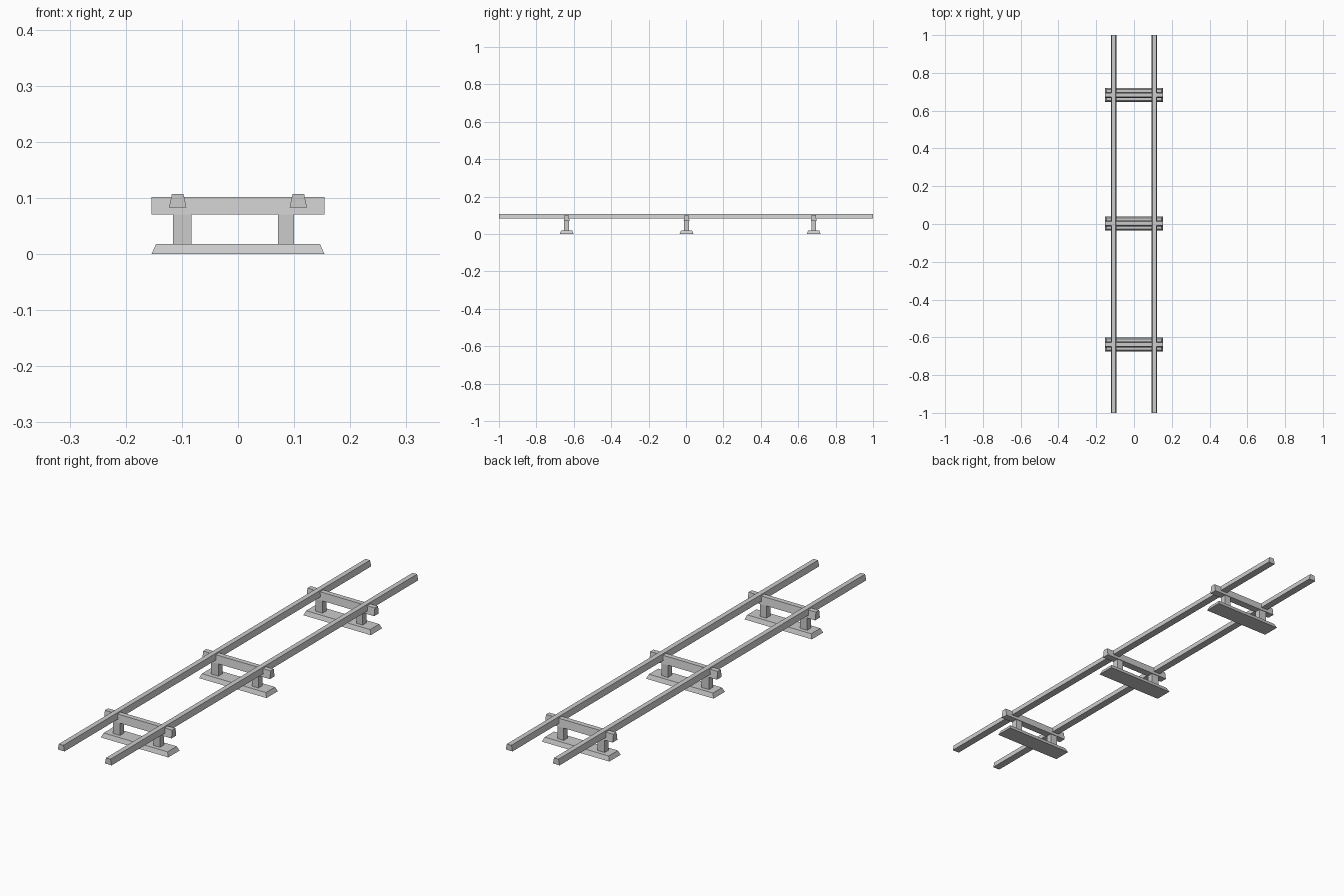
import bpy

if "Cube" in bpy.data.objects:
    bpy.data.objects.remove(bpy.data.objects["Cube"])


def taper(name, bottom, top, z0, z1, loc=(0, 0)):
    """Four-sided block: bottom and top are (half x, half y) sizes."""
    signs = [(-1, -1), (1, -1), (1, 1), (-1, 1)]
    verts = [(loc[0] + sx * h[0], loc[1] + sy * h[1], z)
             for h, z in ((bottom, z0), (top, z1)) for sx, sy in signs]
    faces = [(3, 2, 1, 0), (4, 5, 6, 7)]
    faces += [(i, (i + 1) % 4, 4 + (i + 1) % 4, 4 + i) for i in range(4)]
    mesh = bpy.data.meshes.new(name)
    mesh.from_pydata(verts, [], faces)
    obj = bpy.data.objects.new(name, mesh)
    bpy.context.collection.objects.link(obj)
    return obj


# Two long rails with a tapered section
for side, x in (("left", -0.1075), ("right", 0.1075)):
    taper(f"{side}_rail", (0.0155, 1.0), (0.0103, 1.0), 0.083, 0.107, (x, 0))

# Three supports: foot plate, two posts and a cross beam
for i, y in enumerate((-0.638, 0.003, 0.683), 1):
    taper(f"foot_plate_{i}", (0.154, 0.037), (0.146, 0.030), 0.0, 0.018, (0, y))
    taper(f"left_post_{i}", (0.0165, 0.013), (0.0165, 0.013), 0.018, 0.071, (-0.0995, y))
    taper(f"right_post_{i}", (0.0145, 0.013), (0.0145, 0.013), 0.018, 0.071, (0.0855, y))
    taper(f"cross_beam_{i}", (0.154, 0.0155), (0.154, 0.0105), 0.070, 0.102, (0, y))
